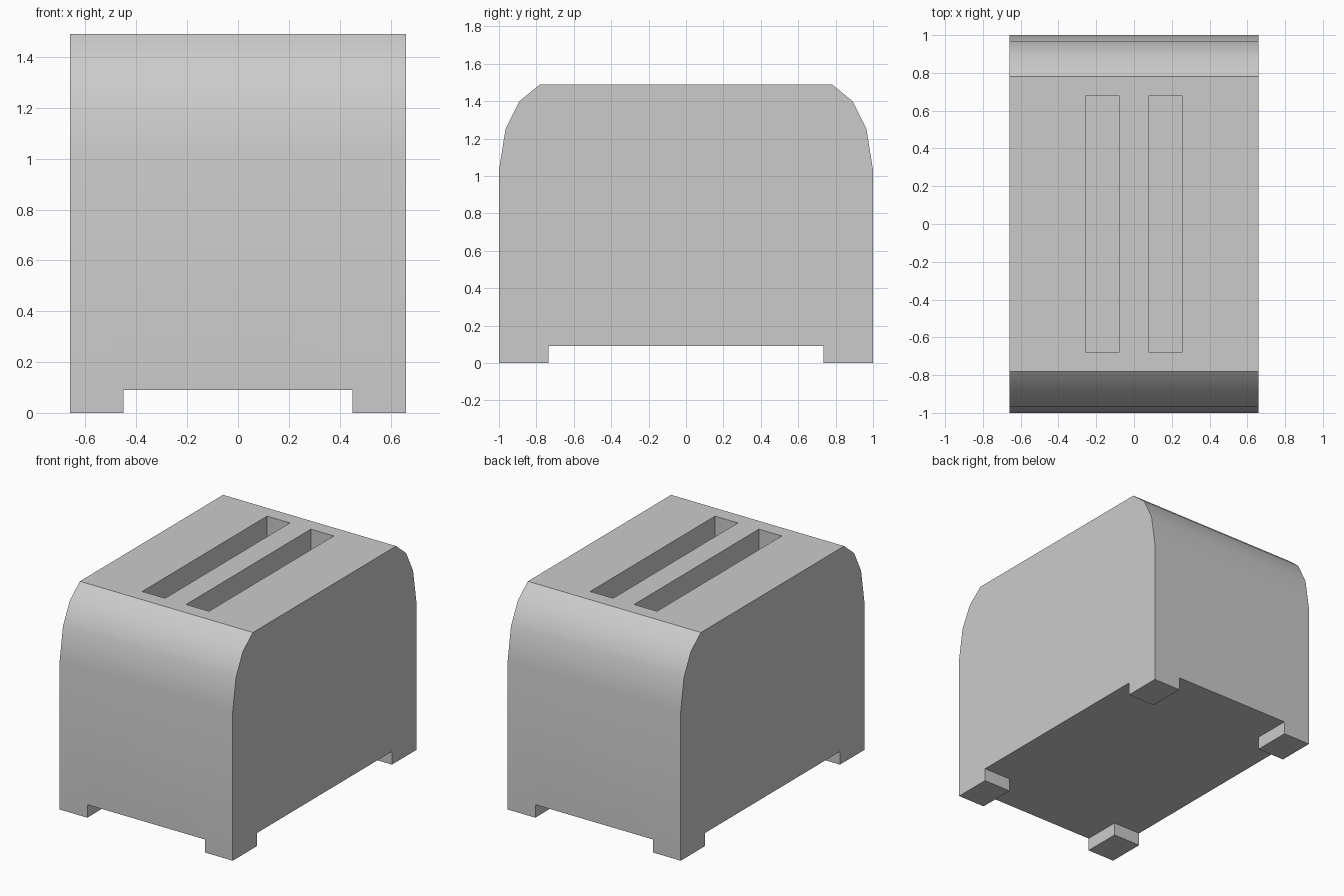
import bpy
import bmesh
from math import radians

if "Cube" in bpy.data.objects:
    bpy.data.objects.remove(bpy.data.objects["Cube"])

HALF_W, TOP = 0.66, 1.49
BASE = 0.09           # underside height, feet fill the gap below
SLOT_FLOOR = 0.4


def link(name, bm):
    mesh = bpy.data.meshes.new(name)
    bmesh.ops.recalc_face_normals(bm, faces=bm.faces)
    bm.to_mesh(mesh)
    bm.free()
    obj = bpy.data.objects.new(name, mesh)
    bpy.context.collection.objects.link(obj)
    return obj


def box(name, lo, hi):
    bm = bmesh.new()
    bmesh.ops.create_cube(bm, size=1)
    for v in bm.verts:
        v.co = [(a + b) / 2 + c * (b - a) for a, b, c in zip(lo, hi, v.co)]
    return link(name, bm)


def cut(target, cutter):
    bpy.context.view_layer.objects.active = target
    mod = target.modifiers.new("cut", 'BOOLEAN')
    mod.operation = 'DIFFERENCE'
    mod.solver = 'EXACT'
    mod.object = cutter
    bpy.ops.object.modifier_apply(modifier=mod.name)
    bpy.data.objects.remove(cutter)


# Body: side profile with rounded shoulders, extruded across x
half = [(1, 0), (1, 1.03), (0.965, 1.25), (0.89, 1.40), (0.78, TOP)]
profile = half + [(-y, z) for y, z in reversed(half)]
bm = bmesh.new()
face = bm.faces.new([bm.verts.new((-HALF_W, y, z)) for y, z in profile])
ext = bmesh.ops.extrude_face_region(bm, geom=[face])
bmesh.ops.translate(bm, vec=(2 * HALF_W, 0, 0),
                    verts=[g for g in ext["geom"] if isinstance(g, bmesh.types.BMVert)])
body = link("toaster_body", bm)

# Undercuts: two crossing channels leave the four corner feet
cut(body, box("side_channel", (-1, -0.735, -0.2), (1, 0.735, BASE)))
cut(body, box("front_channel", (-0.45, -1.2, -0.2), (0.45, 1.2, BASE)))

# Bread slots
for s in (-1, 1):
    x0, x1 = sorted((s * 0.08, s * 0.255))
    cut(body, box("bread_slot", (x0, -0.68, SLOT_FLOOR), (x1, 0.68, TOP + 0.2)))

# Smooth shoulders, crisp edges elsewhere
body.select_set(True)
bpy.context.view_layer.objects.active = body
bpy.ops.object.shade_smooth_by_angle(angle=radians(30))
